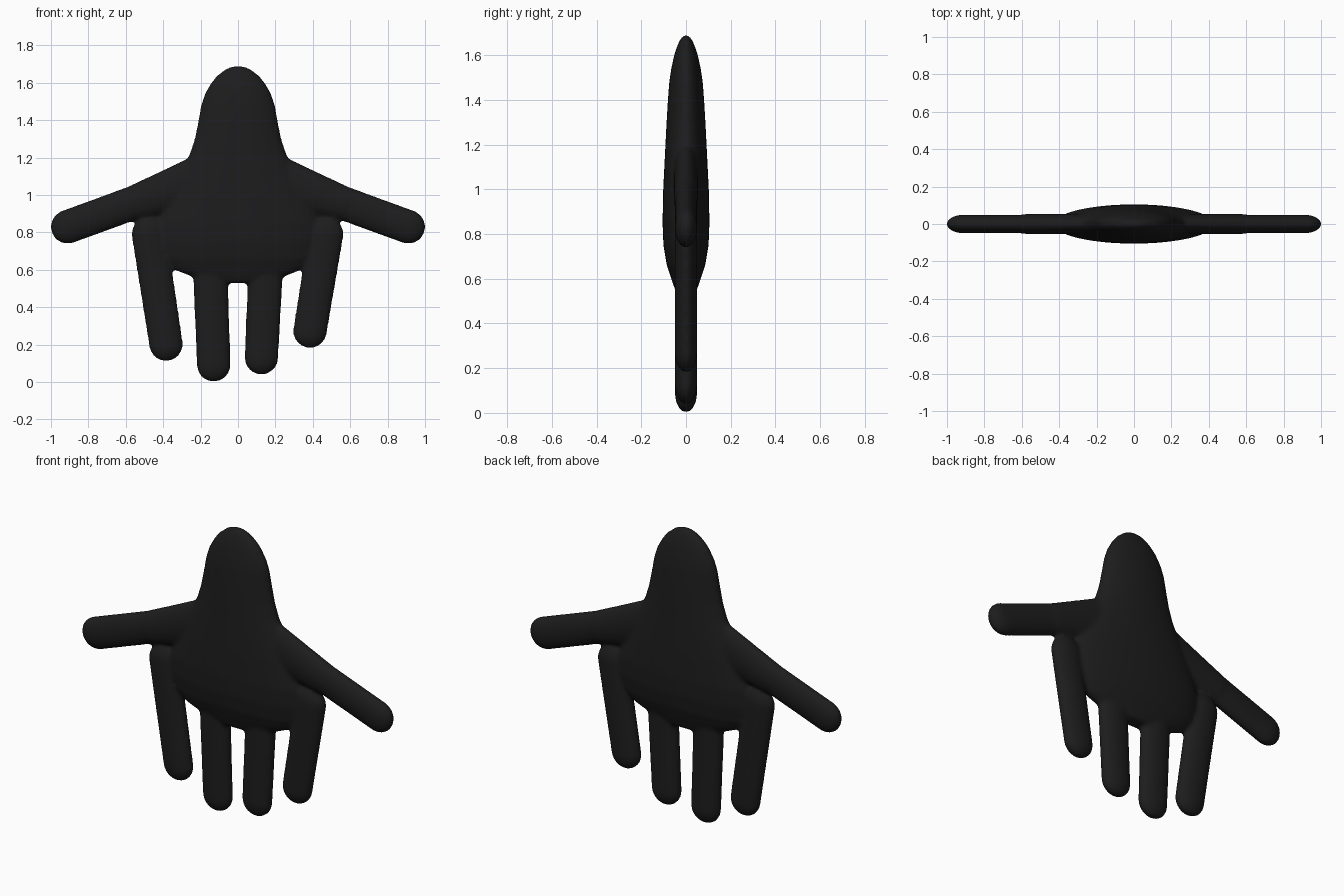
import bpy, bmesh, math
from mathutils import Vector

if "Cube" in bpy.data.objects:
    bpy.data.objects.remove(bpy.data.objects["Cube"])

bm = bmesh.new()


def limb(a, b, ra, rb, depth=0.05):
    """Flattened tapered capsule from a to b in the XZ plane."""
    a, b = Vector((a[0], 0, a[1])), Vector((b[0], 0, b[1]))
    d = (b - a).normalized()
    p = Vector((d.z, 0, -d.x))
    made = bmesh.ops.create_uvsphere(bm, u_segments=32, v_segments=17, radius=1)
    for v in made["verts"]:
        x, y, z = v.co
        end, r = (b, rb) if z > 0 else (a, ra)
        v.co = end + (p * x + d * z) * r + Vector((0, y * depth, 0))


def loft(sections, n=64):
    """Stack of elliptical rings: z, half width, half depth."""
    rings = []
    for z, w, h in sections:
        rings.append([bm.verts.new((w * math.cos(2 * math.pi * i / n),
                                    h * math.sin(2 * math.pi * i / n), z))
                      for i in range(n)])
    for lo, hi in zip(rings, rings[1:]):
        for i in range(n):
            j = (i + 1) % n
            bm.faces.new((lo[i], lo[j], hi[j], hi[i]))
    bm.faces.new(rings[0][::-1])
    bm.faces.new(rings[-1])


# palm and wrist
loft([(0.53, 0.12, 0.04), (0.56, 0.24, 0.052), (0.60, 0.34, 0.066),
      (0.66, 0.40, 0.086), (0.75, 0.43, 0.101), (0.85, 0.43, 0.105),
      (1.00, 0.37, 0.102), (1.10, 0.32, 0.097), (1.22, 0.258, 0.091),
      (1.30, 0.232, 0.087), (1.40, 0.212, 0.081), (1.48, 0.198, 0.075),
      (1.54, 0.178, 0.066), (1.60, 0.145, 0.053), (1.64, 0.111, 0.040),
      (1.67, 0.074, 0.027), (1.686, 0.038, 0.014), (1.693, 0.008, 0.004)])

# two side thumbs with broad roots
for s in (-1, 1):
    limb((s * 0.50, 0.98), (s * 0.91, 0.83), 0.092, 0.092)
    limb((s * 0.19, 1.08), (s * 0.56, 0.957), 0.142, 0.092, 0.055)

# four fingers
for tip, root in [((-0.385, 0.202), (-0.475, 0.79)), ((-0.13, 0.092), (-0.15, 0.65)),
                  ((0.125, 0.130), (0.15, 0.65)), ((0.385, 0.272), (0.47, 0.79))]:
    limb(root, tip, 0.095, 0.091)

mesh = bpy.data.meshes.new("hand")
bmesh.ops.recalc_face_normals(bm, faces=bm.faces)
bm.to_mesh(mesh)
bm.free()
hand = bpy.data.objects.new("hand", mesh)
bpy.context.collection.objects.link(hand)

# fuse the parts and soften the joins
fuse = hand.modifiers.new("fuse", "REMESH")
fuse.mode = "VOXEL"
fuse.voxel_size = 0.011
fuse.use_smooth_shade = True
soft = hand.modifiers.new("soften", "SMOOTH")
soft.factor = 0.5
soft.iterations = 8

mat = bpy.data.materials.new("black")
mat.diffuse_color = (0.012, 0.012, 0.013, 1)
mat.use_nodes = True
mat.node_tree.nodes["Principled BSDF"].inputs["Base Color"].default_value = mat.diffuse_color
mesh.materials.append(mat)
for poly in mesh.polygons:
    poly.use_smooth = True
